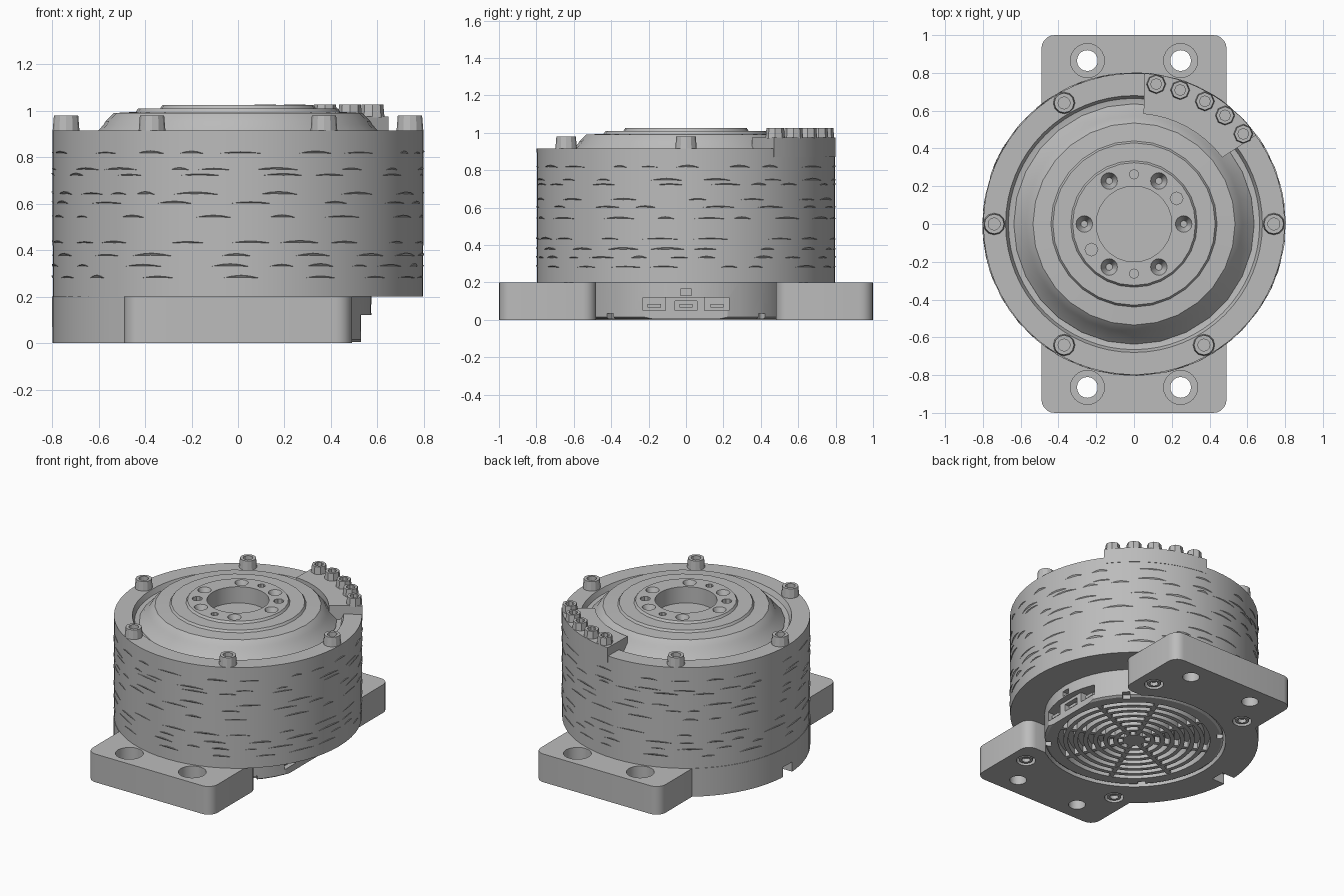
import bpy, bmesh, random
from math import pi, sin, cos, radians
from mathutils import Matrix

random.seed(4)
if "Cube" in bpy.data.objects:
    bpy.data.objects.remove(bpy.data.objects["Cube"])

grey = bpy.data.materials.new("machined_grey")
grey.use_nodes = True
grey.diffuse_color = (0.5, 0.5, 0.5, 1)
grey.node_tree.nodes["Principled BSDF"].inputs["Base Color"].default_value = (0.5, 0.5, 0.5, 1)


def finish(name, bm):
    bmesh.ops.recalc_face_normals(bm, faces=bm.faces)
    mesh = bpy.data.meshes.new(name)
    bm.to_mesh(mesh)
    bm.free()
    mesh.materials.append(grey)
    ob = bpy.data.objects.new(name, mesh)
    bpy.context.collection.objects.link(ob)
    return ob


def lathe(name, profile, seg, x=0, y=0):
    """Revolve (radius, height) points around a vertical axis at x, y."""
    bm = bmesh.new()
    vs = [bm.verts.new((r, 0, z)) for r, z in profile]
    edges = [bm.edges.new(p) for p in zip(vs, vs[1:])]
    bmesh.ops.spin(bm, geom=vs + edges, cent=(0, 0, 0), axis=(0, 0, 1), angle=2 * pi, steps=seg)
    bmesh.ops.remove_doubles(bm, verts=bm.verts, dist=1e-4)
    bmesh.ops.translate(bm, verts=bm.verts, vec=(x, y, 0))
    return finish(name, bm)


def rod(name, x, y, r0, r1, z0, z1, seg=20):
    return lathe(name, [(0, z0), (r0, z0), (r1, z1), (0, z1)], seg, x, y)


def box(name, lo, hi, turn=0):
    bm = bmesh.new()
    size = [b - a for a, b in zip(lo, hi)]
    mid = [(a + b) / 2 for a, b in zip(lo, hi)]
    mat = Matrix.Rotation(turn, 4, 'Z') @ Matrix.Translation(mid) @ Matrix.Diagonal((*size, 1))
    bmesh.ops.create_cube(bm, size=1, matrix=mat)
    return finish(name, bm)


def extrude(name, outline, z0, z1):
    bm = bmesh.new()
    face = bm.faces.new([bm.verts.new((x, y, z0)) for x, y in outline])
    top = bmesh.ops.extrude_face_region(bm, geom=[face])["geom"]
    moved = [v for v in top if isinstance(v, bmesh.types.BMVert)]
    bmesh.ops.translate(bm, verts=moved, vec=(0, 0, z1 - z0))
    return finish(name, bm)


def arc(cx, cy, r, a0, a1, n):
    angles = [radians(a0 + (a1 - a0) * i / n) for i in range(n + 1)]
    return [(cx + r * cos(a), cy + r * sin(a)) for a in angles]


def cut(ob, cutters):
    for c in cutters:
        m = ob.modifiers.new("cut", 'BOOLEAN')
        m.operation, m.solver, m.object = 'DIFFERENCE', 'EXACT', c
    bpy.context.view_layer.update()
    deps = bpy.context.evaluated_depsgraph_get()
    mesh = bpy.data.meshes.new_from_object(ob.evaluated_get(deps))
    ob.modifiers.clear()
    ob.data = mesh
    for c in cutters:
        bpy.data.objects.remove(c)


def bolt(name, x, y, r, z0, z1, dip, seg=12):
    """Socket-head screw; z1 below z0 gives one facing down."""
    inner = r * 0.55
    lathe(name, [(0, z0), (r, z0), (r * .9, z1), (inner, z1), (inner, z1 - dip), (0, z1 - dip)], seg, x, y)


# Main drum
lathe("drum_housing", [(0, .2), (.797, .2), (.798, .915), (.68, .915), (.665, .88),
                       (.64, .875), (.56, .875), (0, .875)], 64)

# Shallow broken ridges around the drum
bm = bmesh.new()
for z in (.28, .33, .375, .43, .54, .6, .64, .72, .745, .815):
    a = random.random()
    end = a + 2 * pi - .2
    while a < end:
        width = random.uniform(.1, .26)
        depth = random.uniform(.5, 1)
        rows = []
        for j in range(5):
            t, b = a + width * j / 4, depth * sin(pi * j / 4) + .03
            rows.append([bm.verts.new((r * cos(t), r * sin(t), h)) for r, h in
                         ((.795, z), (.798 + .006 * b, z + .012 * b), (.795, z + .013 * b))])
        for p, q in zip(rows, rows[1:]):
            for k in range(3):
                bm.faces.new((p[k], p[(k + 1) % 3], q[(k + 1) % 3], q[k]))
        bm.faces.new(rows[0])
        bm.faces.new(rows[-1])
        a += width + random.uniform(.04, .3)
finish("drum_ridges", bm)

# Stepped output cover with a blind central bore
cover = lathe("output_cover", [(0, .85), (.645, .85), (.635, .88), (.578, .94), (.57, .955), (.535, .99),
                               (.44, .995), (.43, 1.01), (.335, 1.01), (.325, 1.025),
                               (.2, 1.025), (.2, .91), (0, .91)], 28)
holes = []
for i in range(6):
    t = i * pi / 3
    holes.append(rod("hole_cutter", .263 * cos(t), .263 * sin(t), .018, .046, .96, 1.03, 16))
for deg, r in ((90, .025), (270, .025), (31, .034), (211, .034)):
    t = radians(deg)
    holes.append(rod("pin_cutter", .263 * cos(t), .263 * sin(t), r, r, .98, 1.04, 8))
cut(cover, holes)

# Terminal block on the rim
extrude("terminal_block", arc(0, 0, .8, 36, 86, 12) + arc(0, 0, .585, 85, 37, 8), .87, .975)
for i, deg in enumerate((81, 71, 60, 50, 39.5)):
    t = radians(deg)
    bolt("terminal_screw_%d" % i, .75 * cos(t), .75 * sin(t), .052, .97, 1.027, .03, 8)

# Rim screws
for i in range(6):
    if i != 1:
        t = i * pi / 3
        bolt("rim_screw_%d" % i, .74 * cos(t), .74 * sin(t), .058, .91, .98, .04)

# Mounting base: two flanges, rounded back, open connector side
outline = (arc(.42, -.93, .07, -90, 0, 5) + arc(.42, -.55, .07, 0, 90, 5) + [(.3, -.48), (.3, .48)]
           + arc(.42, .55, .07, -90, 0, 5) + arc(.42, .93, .07, 0, 90, 5)
           + arc(-.42, .93, .07, 90, 180, 5) + arc(0, 0, .8, 127.8, 232.2, 20)
           + arc(-.42, -.93, .07, 180, 270, 5))
base = extrude("mounting_base", outline, 0, .2)
cutters = [rod("hub_cutter", 0, 0, .59, .59, -.1, .3, 64),
           box("notch_cutter", (-.9, -.05, -.1), (-.7, .05, .07))]
for sx in (-1, 1):
    for sy in (-1, 1):
        cutters.append(rod("through_cutter", sx * .247, sy * .865, .055, .055, -.1, .12))
        cutters.append(rod("counterbore_cutter", sx * .247, sy * .865, .09, .09, .1, .3, 24))
        cutters.append(rod("screw_pocket_cutter", sx * .37, sy * .64, .062, .062, -.1, .04))
        bolt("base_screw", sx * .37, sy * .64, .05, .05, .005, -.025)
cut(base, cutters)

# Central hub with concentric vent slots underneath
profile = [(0, .2), (.575, .2), (.575, .015), (.56, .005), (.49, .005)]
for i in range(7):
    r = .49 - i * .064
    profile += [(r, .005), (r, .05), (r - .036, .05), (r - .036, .005)]
profile.append((0, .005))
hub = lathe("vent_hub", profile[:4] + profile[5:], 48)
cutters = [box("connector_face_cutter", (.53, -.4, -.1), (.7, .4, .12))]
for y0, y1, z0, z1 in ((-.23, -.11, .05, .12), (-.06, .06, .05, .1), (.1, .23, .05, .12), (-.03, .03, .13, .165)):
    cutters.append(box("port_cutter", (.47, y0, z0), (.7, y1, z1)))
for i in range(4):
    cutters.append(box("rim_notch_cutter", (.535, -.025, -.1), (.62, .025, .035), radians(45 + 90 * i)))
cut(hub, cutters)
for i in range(8):
    box("vent_spoke_%d" % i, (.05, -.014, .008), (.495, .014, .055), i * pi / 4 + pi / 8)

# Plugs inside the connector ports
for y in (-.17, 0, .165):
    box("port_plug", (.46, y - .035, .065), (.515, y + .035, .085))

# Smooth curved walls, keep edges sharp
bpy.ops.object.select_all(action='DESELECT')
for ob in bpy.context.collection.objects:
    if ob.type == 'MESH' and ob.data.materials and ob.data.materials[0] == grey:
        ob.select_set(True)
        bpy.context.view_layer.objects.active = ob
bpy.ops.object.shade_smooth_by_angle(angle=radians(25))
